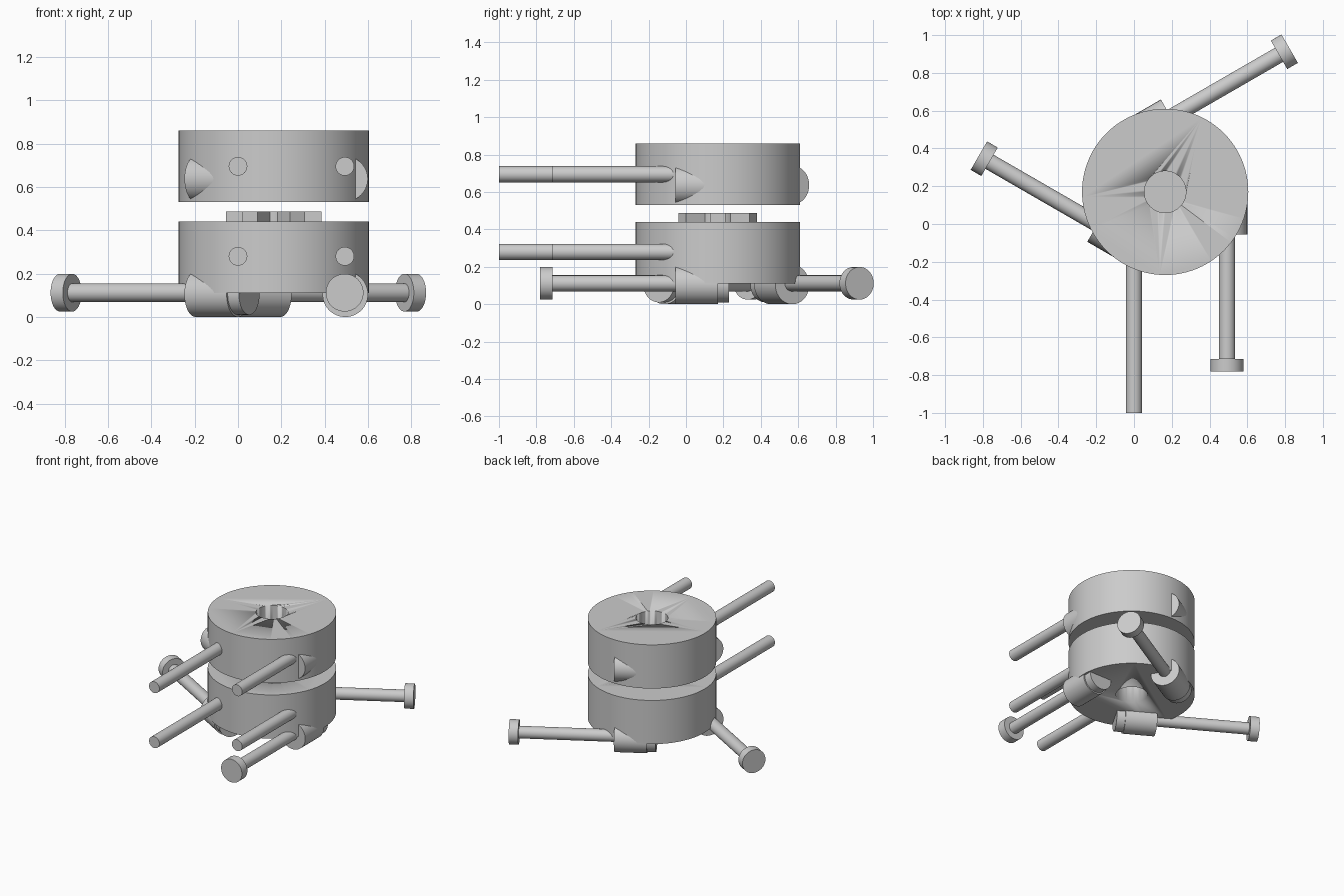
import bpy
import math
from mathutils import Vector, Matrix

if "Cube" in bpy.data.objects:
    bpy.data.objects.remove(bpy.data.objects["Cube"], do_unlink=True)

CX, CY = 0.165, 0.17
PIVOT = Vector((CX, CY, 0))
OFFSET = 0.33          # sideways distance of plungers from the drum axis

steel = bpy.data.materials.new("plain_grey")
steel.use_nodes = True
grey = (0.6, 0.6, 0.6, 1)
steel.diffuse_color = grey
steel.node_tree.nodes["Principled BSDF"].inputs["Base Color"].default_value = grey


def finish(name):
    ob = bpy.context.object
    ob.name = name
    ob.data.materials.append(steel)
    bpy.ops.object.transform_apply(location=True, rotation=True, scale=True)
    bpy.ops.object.shade_smooth_by_angle(angle=math.radians(30))
    return ob


def drum(name, z0, z1, r, sides=96):
    bpy.ops.mesh.primitive_cylinder_add(
        vertices=sides, radius=r, depth=z1 - z0, location=(CX, CY, (z0 + z1) / 2))
    return finish(name)


def rod(name, x, z, y0, y1, r, sides=40):
    """Cylinder lying along y."""
    bpy.ops.mesh.primitive_cylinder_add(
        vertices=sides, radius=r, depth=y1 - y0,
        location=(x, (y0 + y1) / 2, z), rotation=(math.pi / 2, 0, 0))
    return finish(name)


def turn(ob, angle):
    """Rotate a part about the drum axis."""
    ob.data.transform(Matrix.Translation(PIVOT) @ Matrix.Rotation(angle, 4, "Z")
                      @ Matrix.Translation(-PIVOT))


# Two drums with a central bore
bore = drum("bore_cutter", -0.5, 1.5, 0.11, 64)
bore.hide_render = True
bore.hide_viewport = True
for name, z0 in (("lower_drum", 0.11), ("upper_drum", 0.53)):
    body = drum(name, z0, z0 + 0.33, 0.44)
    cut = body.modifiers.new("bore", "BOOLEAN")
    cut.operation = "DIFFERENCE"
    cut.object = bore

# Splined hub standing out of the lower drum
drum("spline_hub", 0.40, 0.487, 0.11, 64)
for i in range(6):
    bpy.ops.mesh.primitive_cube_add(size=1, location=(CX + 0.155, CY, 0.4585))
    bpy.context.object.scale = (0.13, 0.08, 0.057)
    turn(finish(f"spline_{i + 1}"), i * math.pi / 3)

# Straight guide rods at the front of both drums
for level, z in (("lower", 0.28), ("upper", 0.695)):
    rod(f"{level}_long_rod", 0, z, -1.0, 0.02, 0.043)
    rod(f"{level}_short_rod", 0.493, z, -0.715, 0.02, 0.043)

# Three sockets per drum, with headed plungers in the lower ones
for i in range(3):
    angle = i * math.tau / 3
    x = CX + OFFSET
    parts = [
        rod(f"upper_socket_{i + 1}", x, 0.637, -0.055, CY, 0.104, 64),
        rod(f"lower_socket_{i + 1}", x, 0.105, -0.055, CY, 0.105, 64),
        rod(f"plunger_tip_{i + 1}", x, 0.105, CY - 0.01, CY + 0.06, 0.095, 64),
        rod(f"plunger_shaft_{i + 1}", x - 0.003, 0.112, -0.73, 0, 0.043),
        rod(f"plunger_head_{i + 1}", x - 0.003, 0.112, -0.78, -0.715, 0.087, 64),
    ]
    for part in parts:
        turn(part, angle)
